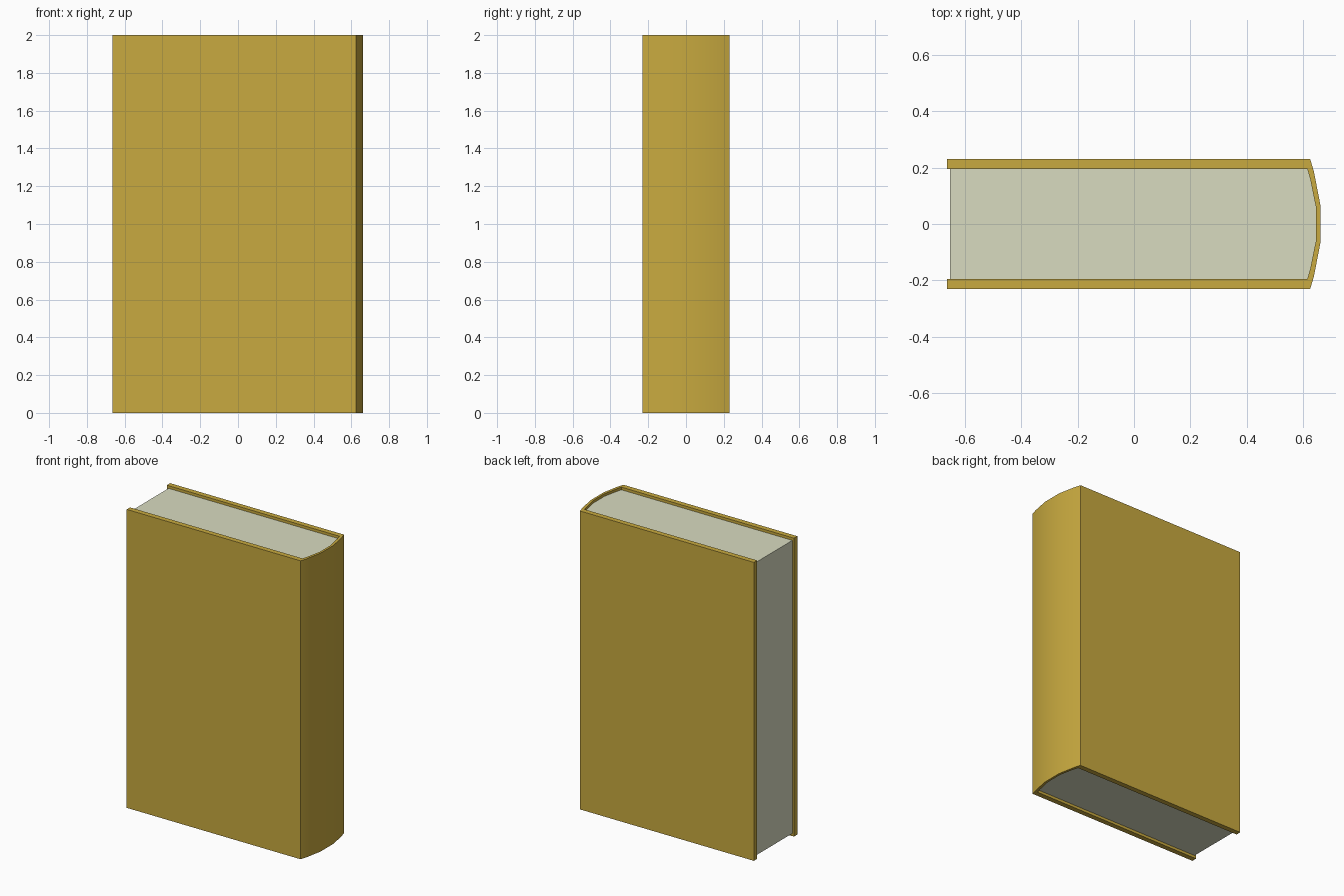
import bpy
import bmesh
import math

if "Cube" in bpy.data.objects:
    bpy.data.objects.remove(bpy.data.objects["Cube"])


def material(name, color):
    mat = bpy.data.materials.new(name)
    mat.diffuse_color = (*color, 1)
    mat.use_nodes = True
    mat.node_tree.nodes["Principled BSDF"].inputs["Base Color"].default_value = mat.diffuse_color
    return mat


def mirrored(half):
    """Complete a profile half (y < 0) with its mirror image across y = 0."""
    return half + [(x, -y) for x, y in reversed(half)]


def extrude_profile(name, outline, z0, z1, mat):
    bm = bmesh.new()
    face = bm.faces.new([bm.verts.new((x, y, z0)) for x, y in outline])
    side = bmesh.ops.extrude_face_region(bm, geom=[face])
    tops = [v for v in side["geom"] if isinstance(v, bmesh.types.BMVert)]
    bmesh.ops.translate(bm, verts=tops, vec=(0, 0, z1 - z0))
    bmesh.ops.recalc_face_normals(bm, faces=bm.faces)
    mesh = bpy.data.meshes.new(name)
    bm.to_mesh(mesh)
    bm.free()
    obj = bpy.data.objects.new(name, mesh)
    bpy.context.collection.objects.link(obj)
    mesh.materials.append(mat)
    # Smooth the rounded spine, keep the board edges crisp
    bpy.ops.object.select_all(action="DESELECT")
    obj.select_set(True)
    bpy.context.view_layer.objects.active = obj
    bpy.ops.object.shade_smooth_by_angle(angle=math.radians(30))
    return obj


cover_mat = material("cover_ochre", (0.58, 0.40, 0.05))
paper_mat = material("paper_cream", (0.69, 0.71, 0.53))

# Rounded spine, outside and inside halves
outer = mirrored([(0.625, -0.23), (0.638, -0.187), (0.661, -0.068)])
inner = mirrored([(0.615, -0.195), (0.625, -0.16), (0.646, -0.057)])

# Cover: two boards joined by the spine
cover_outline = ([(-0.664, -0.23)] + outer + [(-0.664, 0.23), (-0.664, 0.195)]
                 + inner[::-1] + [(-0.664, -0.195)])
extrude_profile("cover", cover_outline, 0, 2, cover_mat)

# Page block: slightly recessed at the top, bottom and fore edge
page_outline = [(-0.652, -0.195)] + inner + [(-0.652, 0.195)]
extrude_profile("pages", page_outline, 0.018, 1.982, paper_mat)
